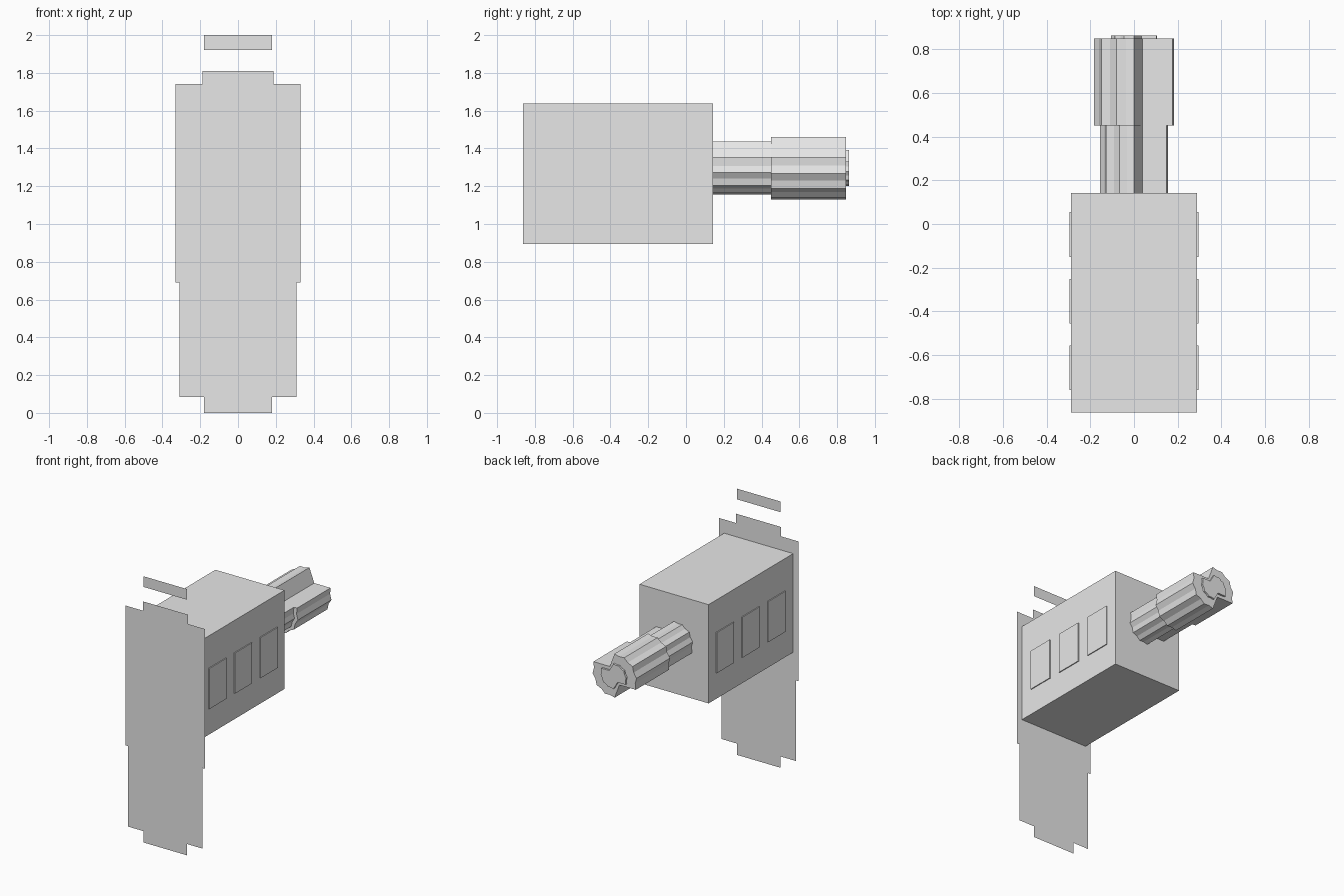
import bpy, bmesh, math

if "Cube" in bpy.data.objects:
    bpy.data.objects.remove(bpy.data.objects["Cube"])

grey = bpy.data.materials.new("plain grey")
grey.diffuse_color = (0.8, 0.8, 0.8, 1)
grey.use_nodes = True
grey.node_tree.nodes["Principled BSDF"].inputs["Base Color"].default_value = grey.diffuse_color


def finish(name, bm):
    me = bpy.data.meshes.new(name)
    bm.to_mesh(me)
    bm.free()
    me.materials.append(grey)
    ob = bpy.data.objects.new(name, me)
    bpy.context.collection.objects.link(ob)
    return ob


def sheet(name, pts, y):
    """Flat front-facing outline in the xz plane."""
    bm = bmesh.new()
    bm.faces.new([bm.verts.new((x, y, z)) for x, z in pts])
    return finish(name, bm)


def box(name, x, y, z, open_front=False):
    bm = bmesh.new()
    bmesh.ops.create_cube(bm, size=1)
    for v in bm.verts:
        v.co = [r[0] if c < 0 else r[1] for c, r in zip(v.co, (x, y, z))]
    if open_front:
        bm.normal_update()
        bmesh.ops.delete(bm, geom=[f for f in bm.faces if f.normal.y < -0.9], context='FACES')
    return finish(name, bm)


def prism(name, pts, y0, y1, zc):
    """Extrude an xz profile along y."""
    bm = bmesh.new()
    f = bm.faces.new([bm.verts.new((x, y0, z + zc)) for x, z in pts])
    ext = bmesh.ops.extrude_face_region(bm, geom=[f], use_keep_orig=True)
    for v in ext["geom"]:
        if isinstance(v, bmesh.types.BMVert):
            v.co.y = y1
    bmesh.ops.recalc_face_normals(bm, faces=bm.faces)
    return finish(name, bm)


def grip_profile(r_top, r_side, notch):
    """Two ridged lobes, separated by a notch on either side."""
    half = []
    n = 8
    for i in range(n + 1):
        a = math.radians(90 + 108 * i / n)
        r = r_top + (r_side - r_top) * min(1, i / 4)
        if i % 2:
            r *= 0.93
        half.append((r * math.cos(a), r * math.sin(a)))
    half[-1] = (half[-1][0], -notch[1])
    half.append((-notch[0], -notch[1]))
    return half + [(-x, -z) for x, z in half]


# Stepped front plate and the loose strip above it
FRONT = -0.862
right = [(0.18, 0), (0.18, 0.085), (0.31, 0.085), (0.31, 0.69),
         (0.33, 0.69), (0.33, 1.74), (0.187, 1.74), (0.187, 1.81)]
sheet("front_plate", right + [(-x, z) for x, z in reversed(right)], FRONT)
sheet("top_strip", [(-0.18, 1.92), (0.18, 1.92), (0.18, 2.0), (-0.18, 2.0)], FRONT)

# Housing behind the plate, closed at the front by the plate
box("housing", (-0.287, 0.287), (FRONT, 0.142), (0.895, 1.637), open_front=True)

# Three raised panels on each side
for side, label in ((1, "right"), (-1, "left")):
    for i in range(3):
        y = -0.76 + 0.305 * i
        xs = sorted((side * 0.286, side * 0.294))
        box(f"{label}_panel_{i + 1}", xs, (y, y + 0.204), (1.09, 1.395))

# Ridged shaft, wider grip and small end cap
ZC = 1.296
prism("shaft", grip_profile(0.14, 0.157, (0.04, 0.059)), 0.142, 0.45, ZC)
prism("grip", grip_profile(0.165, 0.185, (0.04, 0.059)), 0.45, 0.848, ZC)
prism("end_cap", grip_profile(0.095, 0.107, (0.035, 0.035)), 0.848, 0.862, ZC)
